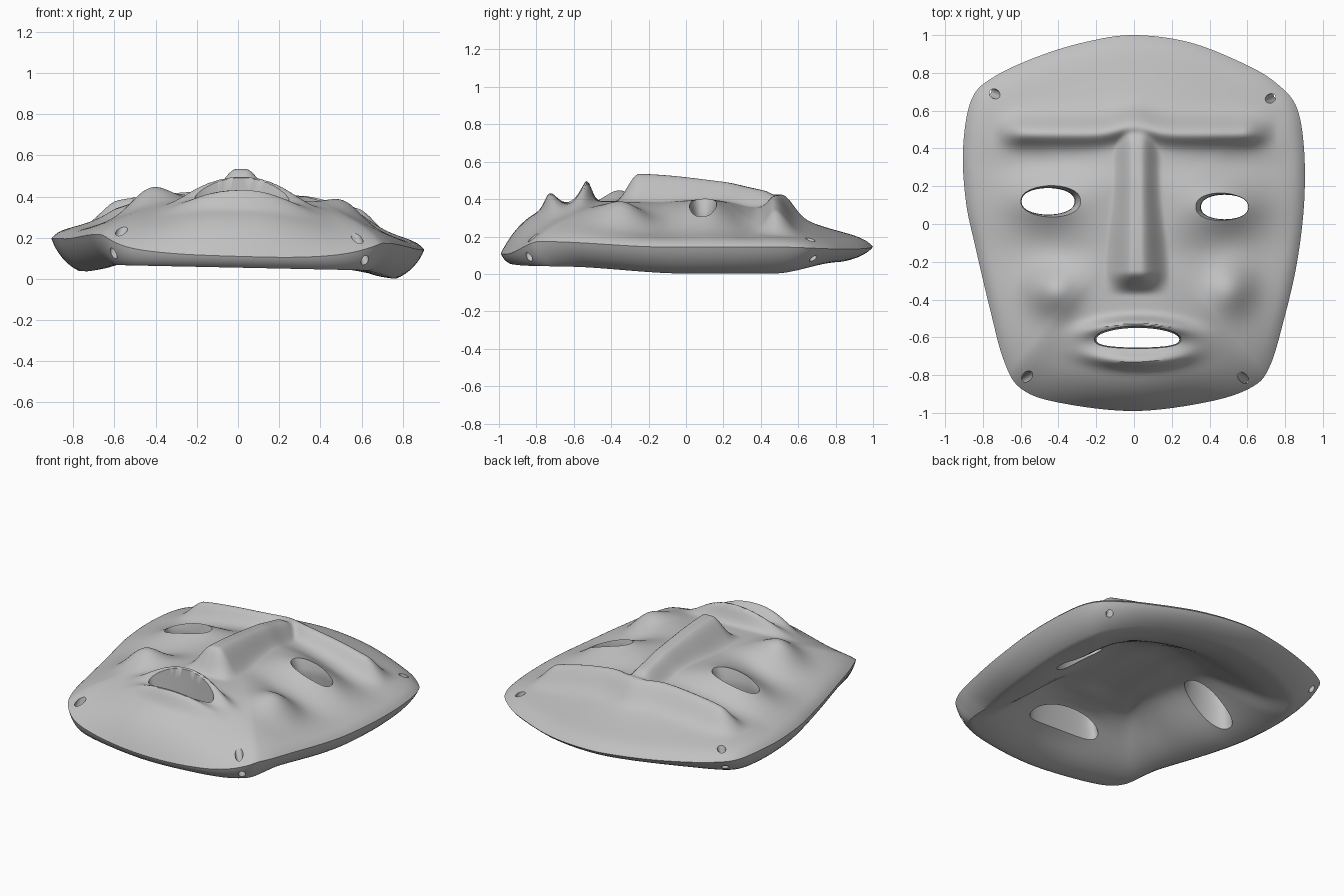
import bpy, bmesh, math
from math import exp, cos, sin, pi
from mathutils import Vector, Matrix

old = bpy.data.objects.get("Cube")
if old:
    bpy.data.objects.remove(old, do_unlink=True)

# Material
clay = bpy.data.materials.new("grey clay")
clay.use_nodes = True
GREY = (0.53, 0.53, 0.53, 1)
clay.diffuse_color = GREY
clay.node_tree.nodes["Principled BSDF"].inputs["Base Color"].default_value = GREY

SEGMENTS, RINGS, BACK_RINGS, BAND = 240, 84, 40, 8


def ramp(a, b, x):
    t = max(0.0, min(1.0, (x - a) / (b - a)))
    return t * t * (3 - 2 * t)


def bump(x, y, cx, cy, sx, sy):
    return exp(-((x - cx) / sx) ** 2 - ((y - cy) / sy) ** 2)


# Outline of the face, smoothed into a closed curve
KEYS = [(0, 1), (.3, .96), (.6, .84), (.76, .74), (.86, .62), (.9, .4), (.9, .1),
        (.86, -.22), (.79, -.52), (.72, -.75), (.63, -.86), (.4, -.94), (0, -.99),
        (-.4, -.945), (-.6, -.87), (-.69, -.72), (-.76, -.46), (-.84, -.12),
        (-.89, .12), (-.905, .4), (-.86, .66), (-.74, .78), (-.5, .89), (-.25, .965)]


def outline(s):
    n = len(KEYS)
    f = s * n
    i, t = int(f), f - int(f)
    a, b, c, d = (Vector(KEYS[(i + k) % n]) for k in (-1, 0, 1, 2))
    return 0.5 * (2 * b + (c - a) * t + (2 * a - 5 * b + 4 * c - d) * t ** 2
                  + (3 * b - a - 3 * c + d) * t ** 3)


# Height of the rim at an outline point o
def rim_z(o):
    return (0.17 - 0.03 * o.x - 0.025 * ramp(.5, 1, o.y)
            + 0.025 * ramp(-.1, -.75, o.y) - 0.085 * ramp(-.78, -.99, o.y))


# Smooth face: flat flange at the sides, full curve at the chin
def dome(u, o):
    rim, top = rim_z(o), 0.39
    flange = 0.06
    start = 0.93 + 0.07 * ramp(.5, .9, o.y)
    side = rim + flange * (1 - u ** 18) + (top - rim - flange) * ramp(start, .2, u)
    power = 7 - 3 * ramp(.1, .6, abs(o.x))
    chin = rim + (top - rim) * (1 - u ** power)
    return side + (chin - side) * ramp(-.3, -1, o.y)


def features(x, y):
    ax = abs(x)
    # Brow ridge joined softly to the nose
    dy = y - 0.48 - 0.04 * exp(-(x / .12) ** 2)
    brow = 0.095 * exp(-(dy / (.08 if dy > 0 else .06)) ** 2) * ramp(.76, .58, ax)
    width = 0.13 + 0.05 * ramp(.3, -.3, y)
    height = 0.09 + 0.055 * ramp(.4, -.25, y)
    nose = (height * ramp(width, .02, abs(x - .015))
            * ramp(-.38, -.25, y) * ramp(.64, .42, y))
    ridges = (brow ** 4 + nose ** 4) ** .25
    # Eyelids, sockets and cheeks
    lids = sum(0.075 * bump(x, y, cx, cy, .19, .12) for cx, cy in ((-.46, .12), (.49, .1)))
    socket = -0.025 * bump(ax, y, .4, .32, .28, .08)
    under = -0.015 * bump(ax, y, .42, -.14, .25, .1)
    cheeks = 0.1 * bump(x, y, -.43, -.35, .13, .12) + 0.085 * bump(x, y, .52, -.34, .12, .13)
    # Lips around the mouth, thinner at the corners
    lx, ly = (x - .02) / .28, (y + .63) / .1
    m = math.hypot(lx, ly)
    full = 0.25 + 0.75 * (ly / max(m, .01)) ** 2
    lip_height = 0.075 + 0.035 * ramp(-.68, -.55, y)
    lips = lip_height * full * exp(-((m - 1) / (.36 if m > 1 else .5)) ** 2)
    return ridges + lids + socket + under + cheeks + lips


# Mask shell: carved front, slanted rim and hollow back
bm = bmesh.new()
edge = [outline(i / SEGMENTS) for i in range(SEGMENTS)]


def front_point(o, r):
    u = r / RINGS
    p = o * u
    return (p.x, p.y, dome(u, o) + features(p.x, p.y) * ramp(1, .88, u))


def back_point(o, j):
    foot_u = 0.85 + 0.1 * ramp(-.6, -.95, o.y)
    foot_z = (0.02 - 0.02 * o.x + 0.035 * ramp(0, -.8, o.y)
              + 0.05 * ramp(.55, .95, o.y))
    if j <= BAND:
        a = j / BAND * pi / 2
        u = 1 - (1 - foot_u) * (0.5 * (1 - cos(a)) + 0.5 * j / BAND)
        z = rim_z(o) + (foot_z - rim_z(o)) * (0.5 * sin(a) + 0.5 * j / BAND)
    else:
        u = foot_u * (1 - (j - BAND) / (BACK_RINGS - BAND))
        roof = dome(u, o) - 0.12 + 0.1 * features(o.x * u, o.y * u)
        z = foot_z + (roof - foot_z) * ramp(foot_u + .04, foot_u - .52, u)
    return (o.x * u, o.y * u, z)


loops = [[bm.verts.new(front_point(o, r)) for o in edge] for r in range(1, RINGS + 1)]
loops += [[bm.verts.new(back_point(o, j)) for o in edge] for j in range(1, BACK_RINGS)]
for a, b in zip(loops, loops[1:]):
    for i in range(SEGMENTS):
        k = (i + 1) % SEGMENTS
        bm.faces.new((a[i], a[k], b[k], b[i]))
poles = ((loops[0], front_point(edge[0], 0)), (loops[-1], back_point(edge[0], BACK_RINGS)))
for ring, centre in poles:
    tip = bm.verts.new(centre)
    for i in range(SEGMENTS):
        bm.faces.new((tip, ring[i], ring[(i + 1) % SEGMENTS]))
bmesh.ops.recalc_face_normals(bm, faces=bm.faces)
mesh = bpy.data.meshes.new("mask")
bm.to_mesh(mesh)
bm.free()
mesh.materials.append(clay)
mask = bpy.data.objects.new("mask", mesh)
bpy.context.collection.objects.link(mask)


# Cutters for the eye, mouth and cord holes
def cut(name, build):
    cb = bmesh.new()
    build(cb)
    bmesh.ops.recalc_face_normals(cb, faces=cb.faces)
    cm = bpy.data.meshes.new(name)
    cb.to_mesh(cm)
    cb.free()
    cm.materials.append(clay)
    cutter = bpy.data.objects.new(name, cm)
    cutter.hide_render = True
    bpy.context.collection.objects.link(cutter)
    mod = mask.modifiers.new(name, 'BOOLEAN')
    mod.operation, mod.solver, mod.object = 'DIFFERENCE', 'EXACT', cutter
    bpy.context.view_layer.objects.active = mask
    bpy.ops.object.modifier_apply(modifier=name)
    bpy.data.objects.remove(cutter, do_unlink=True)


def flared_hole(cx, cy, rx, ry, open_top, bow=0.0):
    def build(cb):
        n, rings = 48, []
        for z, flare in ((-.1, .05), (.2, .03), (.3, 0), (.34, .004), (.42, open_top),
                         (.6, 2 * open_top)):
            ring = []
            for i in range(n):
                a = 2 * pi * i / n
                c, s = cos(a), sin(a)
                x = (rx + flare) * c
                y = (ry + flare * .6) * math.copysign(abs(s) ** .85, s)
                ring.append(cb.verts.new((cx + x, cy + y - bow * (x / rx) ** 2, z)))
            rings.append(ring)
        for a, b in zip(rings, rings[1:]):
            for i in range(n):
                k = (i + 1) % n
                cb.faces.new((a[i], a[k], b[k], b[i]))
        cb.faces.new(rings[0])
        cb.faces.new(rings[-1])
    return build


def cord_hole(x, y):
    def build(cb):
        outward = Vector((x * .35, y * .15, -abs(x))).normalized()
        turn = outward.to_track_quat('Z', 'Y').to_matrix().to_4x4()
        bmesh.ops.create_cone(cb, cap_ends=True, segments=16, radius1=.03, radius2=.02,
                              depth=.4, matrix=Matrix.Translation((x, y, .22)) @ turn)
    return build


cut("right_eye_hole", flared_hole(-.455, .12, .14, .07, .035))
cut("left_eye_hole", flared_hole(.48, .09, .125, .065, .035))
cut("mouth_hole", flared_hole(.02, -.602, .22, .052, .012, .01))
for i, spot in enumerate(((-.74, .69), (.71, .66), (-.57, -.81), (.57, -.81))):
    cut(f"cord_hole_{i}", cord_hole(*spot))

# Smooth shading with crisp hole edges
bpy.ops.object.select_all(action='DESELECT')
mask.select_set(True)
bpy.context.view_layer.objects.active = mask
bpy.ops.object.shade_smooth_by_angle(angle=math.radians(40))
